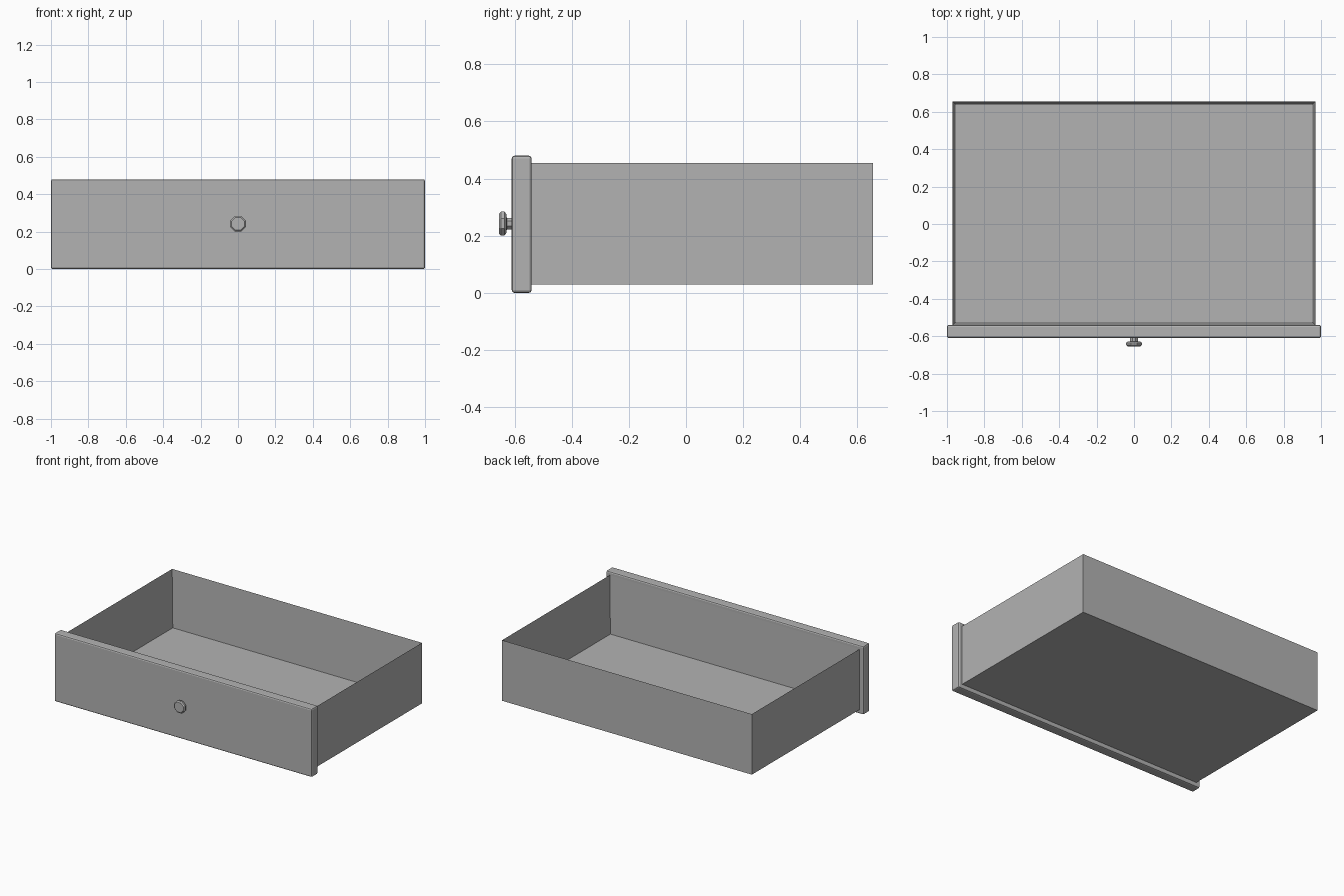
import bpy
import bmesh
from math import pi
from mathutils import Matrix

cube = bpy.data.objects.get("Cube")
if cube:
    bpy.data.objects.remove(cube, do_unlink=True)

GREY = (0.45, 0.45, 0.45, 1)
mat = bpy.data.materials.new("plain grey")
mat.use_nodes = True
mat.diffuse_color = GREY
mat.node_tree.nodes["Principled BSDF"].inputs["Base Color"].default_value = GREY


def finish(name, bm):
    bmesh.ops.recalc_face_normals(bm, faces=bm.faces)
    mesh = bpy.data.meshes.new(name)
    bm.to_mesh(mesh)
    bm.free()
    mesh.materials.append(mat)
    obj = bpy.data.objects.new(name, mesh)
    bpy.context.collection.objects.link(obj)
    return obj


def box(lo, hi):
    bm = bmesh.new()
    size = [b - a for a, b in zip(lo, hi)]
    mid = [(a + b) / 2 for a, b in zip(lo, hi)]
    bmesh.ops.create_cube(bm, size=1, matrix=Matrix.Translation(mid) @ Matrix.Diagonal((*size, 1)))
    return bm


# Open tray: inset the top face, then push it down to the floor
bm = box((-0.97, -0.54, 0.03), (0.97, 0.655, 0.455))
bm.faces.ensure_lookup_table()
top = max(bm.faces, key=lambda f: f.calc_center_median().z)
bmesh.ops.inset_region(bm, faces=[top], thickness=0.023)
bmesh.ops.translate(bm, verts=top.verts, vec=(0, 0, -0.403))
finish("drawer_tray", bm)

# Front panel with softened edges
panel = finish("front_panel", box((-1, -0.61, 0), (1, -0.54, 0.48)))
bevel = panel.modifiers.new("edge_bevel", "BEVEL")
bevel.width = 0.01
bevel.segments = 2

# Eight-sided turned knob: (radius, y) profile from the panel outwards
profile = [(0.022, -0.605), (0.022, -0.627), (0.036, -0.629),
           (0.045, -0.635), (0.045, -0.648), (0.037, -0.655)]
SIDES = 8
bm = bmesh.new()
rings = []
for radius, y in profile:
    ring = bmesh.ops.create_circle(
        bm, segments=SIDES, radius=radius,
        matrix=Matrix.Translation((0, y, 0.2425)) @ Matrix.Rotation(pi / 2, 4, "X")
        @ Matrix.Rotation(pi / SIDES, 4, "Z"))["verts"]
    rings.append(ring)
for a, b in zip(rings, rings[1:]):
    for i in range(SIDES):
        j = (i + 1) % SIDES
        bm.faces.new((a[i], a[j], b[j], b[i]))
bm.faces.new(rings[0])
bm.faces.new(rings[-1])
finish("knob", bm)
